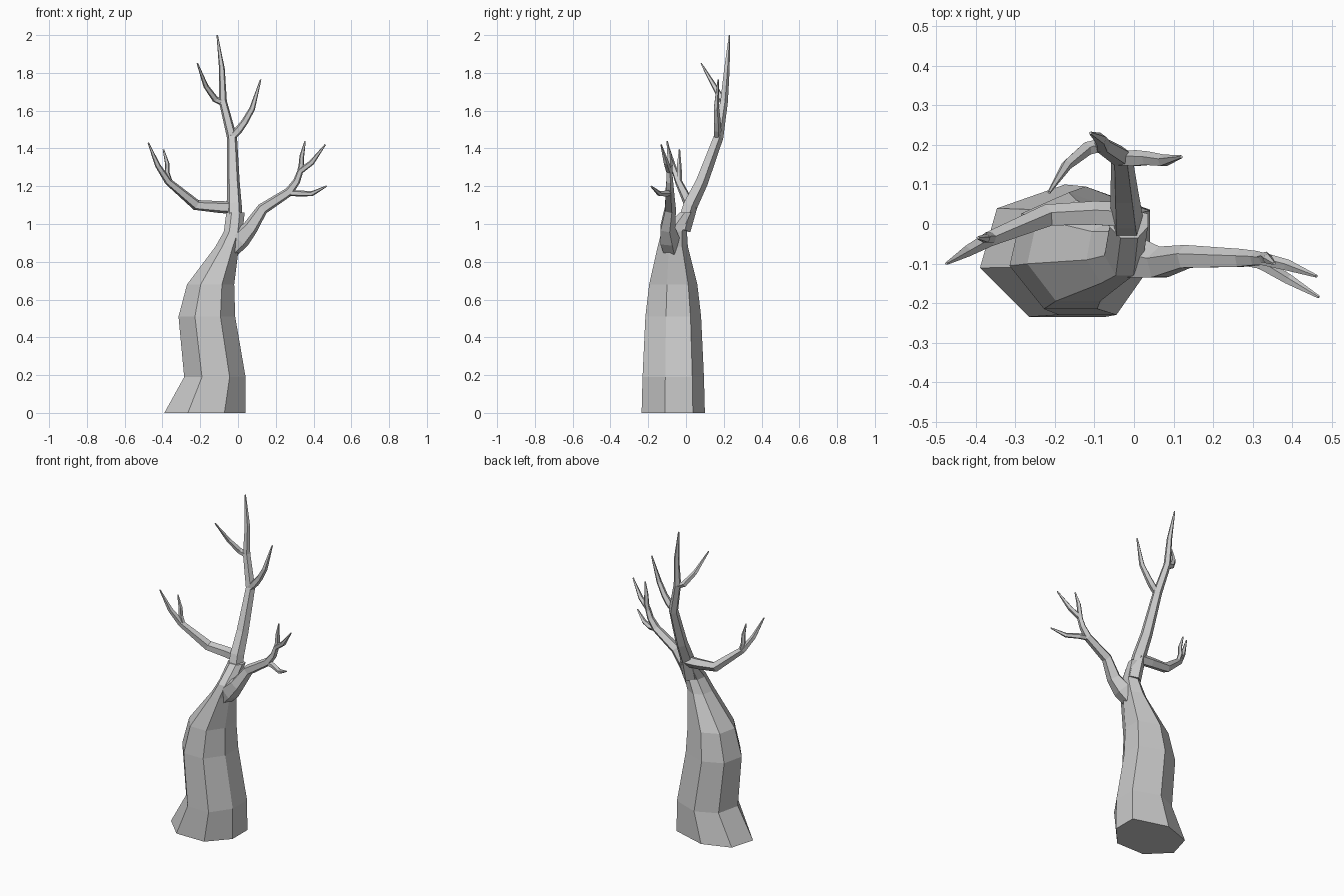
import bpy, bmesh, math
from mathutils import Vector

cube = bpy.data.objects.get("Cube")
if cube:
    bpy.data.objects.remove(cube, do_unlink=True)

bark = bpy.data.materials.new("grey_bark")
bark.use_nodes = True
colour = (0.6, 0.6, 0.6, 1)
bark.diffuse_color = colour
bark.node_tree.nodes["Principled BSDF"].inputs["Base Color"].default_value = colour


def loft(name, rings):
    """Skin a list of equal-sized rings and cap both ends, flat shaded."""
    bm = bmesh.new()
    loops = [[bm.verts.new(p) for p in ring] for ring in rings]
    n = len(loops[0])
    for low, high in zip(loops, loops[1:]):
        for i in range(n):
            j = (i + 1) % n
            bm.faces.new((low[i], low[j], high[j], high[i]))
    bm.faces.new(loops[0][::-1])
    bm.faces.new(loops[-1])
    bmesh.ops.recalc_face_normals(bm, faces=bm.faces[:])
    mesh = bpy.data.meshes.new(name)
    bm.to_mesh(mesh)
    bm.free()
    mesh.materials.append(bark)
    obj = bpy.data.objects.new(name, mesh)
    bpy.context.collection.objects.link(obj)
    return obj


def branch(name, path, sides=5):
    """Tapered branch along (x, y, z, radius) points."""
    pts = [Vector(p[:3]) for p in path]
    rings = []
    for i, p in enumerate(pts):
        before, after = pts[max(i - 1, 0)], pts[min(i + 1, len(pts) - 1)]
        t = (after - before).normalized()
        side = Vector((0, 1, 0))
        side = (side - t * side.dot(t)).normalized()
        up = t.cross(side)
        r = path[i][3]
        angles = [math.tau * k / sides for k in range(sides)]
        rings.append([p + r * (side * math.cos(a) + up * math.sin(a)) for a in angles])
    return loft(name, rings)


# Trunk: a seven-sided outline fitted to the extents at each height
outline = [(0, .37), (.29, 0), (.74, 0), (1, .37), (1, .81), (.5, 1), (.1, .82)]
levels = [  # z, x from, x to, y from, y to
    (0, -.39, .04, -.235, .10),
    (.19, -.285, .04, -.23, .095),
    (.51, -.315, -.015, -.215, .08),
    (.68, -.27, -.02, -.195, .06),
    (.88, -.12, .005, -.15, .01),
    (.96, -.075, .025, -.13, .005),
    (1.06, -.062, .035, -.035, .04),
]
loft("trunk", [[(x0 + u * (x1 - x0), y0 + v * (y1 - y0), z) for u, v in outline]
               for z, x0, x1, y0, y1 in levels])

# Central leader and its two side shoots
branch("leader", [(-.015, -.02, .97, .045), (-.02, .02, 1.1, .042), (-.025, .08, 1.22, .036),
                  (-.032, .17, 1.46, .028), (-.08, .2, 1.65, .022),
                  (-.085, .215, 1.82, .016), (-.11, .23, 2, .004)])
branch("leader_left_shoot", [(-.04, .165, 1.45, .02), (.005, .165, 1.5, .022), (.035, .165, 1.54, .019),
                             (.075, .16, 1.61, .016), (.12, .17, 1.765, .004)])
branch("leader_right_shoot", [(-.075, .2, 1.64, .018), (-.12, .19, 1.66, .018),
                              (-.17, .15, 1.73, .014), (-.215, .08, 1.85, .004)])

# Right limb and its twig
branch("right_limb", [(-.01, .02, 1.085, .035), (-.1, .025, 1.09, .033), (-.22, .02, 1.1, .03),
                      (-.37, -.04, 1.225, .02), (-.425, -.07, 1.31, .015), (-.475, -.1, 1.43, .004)])
branch("right_twig", [(-.355, -.035, 1.21, .014), (-.375, -.035, 1.27, .014),
                      (-.375, -.037, 1.32, .012), (-.395, -.035, 1.395, .004)])

# Left limb, which forks into three twigs
branch("left_limb", [(-.045, -.075, .86, .05), (.01, -.09, .92, .057), (.065, -.1, .98, .043),
                     (.13, -.085, 1.08, .032), (.27, -.088, 1.17, .025),
                     (.31, -.088, 1.225, .02), (.33, -.09, 1.28, .017),
                     (.39, -.105, 1.325, .015), (.462, -.132, 1.42, .004)])
branch("left_low_twig", [(.26, -.088, 1.165, .016), (.32, -.1, 1.162, .017),
                         (.39, -.14, 1.16, .014), (.468, -.185, 1.2, .004)])
branch("left_high_twig", [(.32, -.088, 1.25, .014), (.335, -.085, 1.31, .015),
                          (.338, -.088, 1.36, .013), (.355, -.1, 1.438, .004)])
